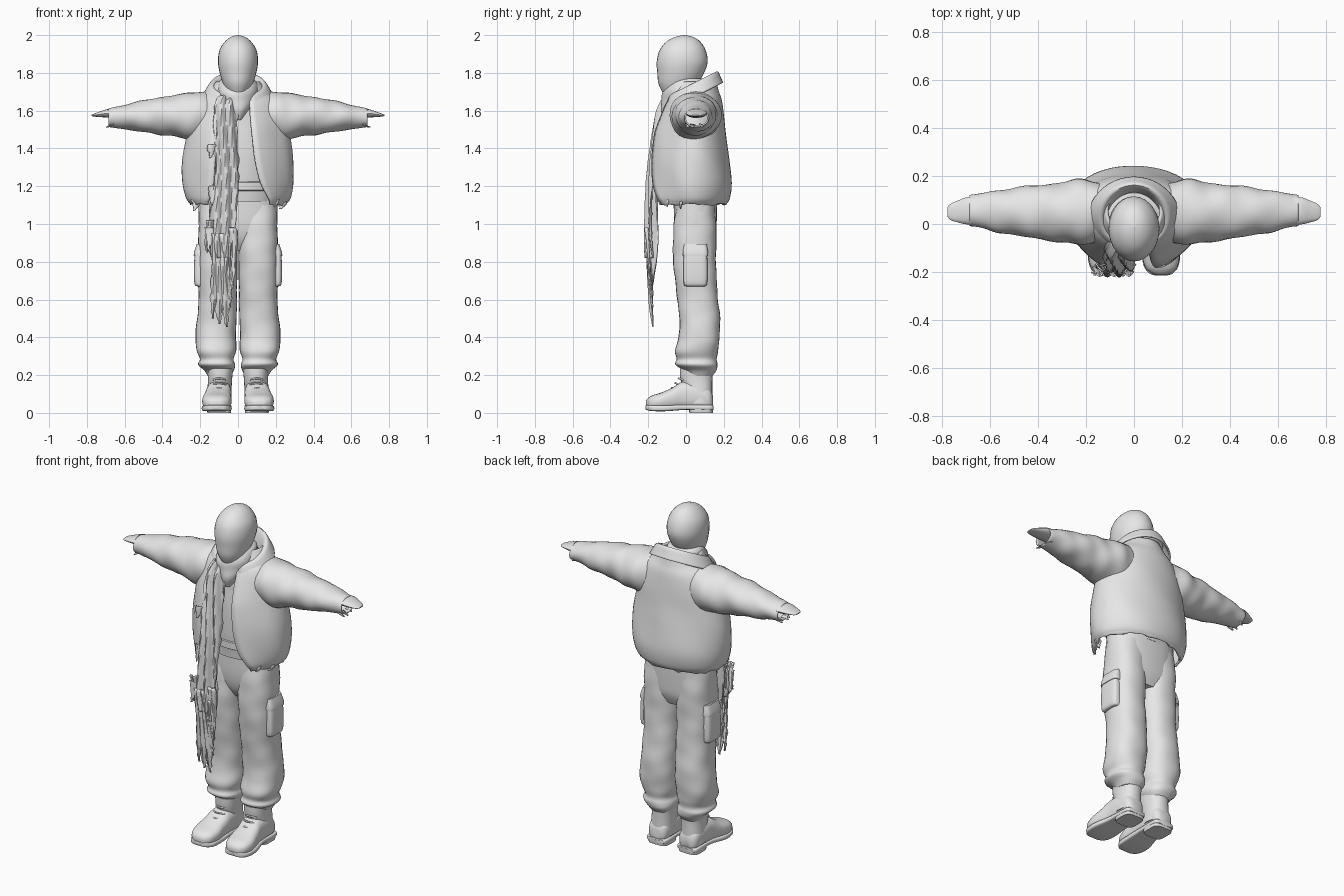
import bpy, bmesh, math, random
from mathutils import Vector

random.seed(4)
cloth = bpy.data.materials.new("grey_cloth")
cloth.diffuse_color = (0.8, 0.8, 0.8, 1)


def smooth_keys(keys, steps):
    """Catmull-Rom interpolation between key rows."""
    out = []
    for i in range(len(keys) - 1):
        p = [keys[max(0, min(len(keys) - 1, i + k))] for k in (-1, 0, 1, 2)]
        for j in range(steps):
            t = j / steps
            out.append([0.5 * (2 * b + (c - a) * t + (2 * a - 5 * b + 4 * c - d) * t * t
                               + (3 * b - a - 3 * c + d) * t ** 3) for a, b, c, d in zip(*p)])
    return out + [list(keys[-1])]


def grid(name, rows, closed=True, caps=(False, False), thick=0.0, angle=50):
    """Skin rows of points into one smooth object."""
    bm = bmesh.new()
    vs = [[bm.verts.new(p) for p in r] for r in rows]
    n = len(rows[0])
    for a, b in zip(vs, vs[1:]):
        for i in range(n if closed else n - 1):
            j = (i + 1) % n
            bm.faces.new((a[i], a[j], b[j], b[i]))
    if caps[0]:
        bm.faces.new(vs[0])
    if caps[1]:
        bm.faces.new(vs[-1])
    bmesh.ops.recalc_face_normals(bm, faces=bm.faces)
    me = bpy.data.meshes.new(name)
    bm.to_mesh(me)
    bm.free()
    ob = bpy.data.objects.new(name, me)
    bpy.context.collection.objects.link(ob)
    me.materials.append(cloth)
    bpy.ops.object.select_all(action='DESELECT')
    bpy.context.view_layer.objects.active = ob
    ob.select_set(True)
    bpy.ops.object.shade_smooth_by_angle(angle=math.radians(angle))
    if thick:
        m = ob.modifiers.new("thickness", 'SOLIDIFY')
        m.thickness = thick
        m.offset = 0
    return ob


def loft(name, keys, axis='Z', n=28, steps=4, power=2.0, wrinkle=0.0, side=1, caps=(True, True), thick=0.0):
    """Keys are (position on axis, centre a, centre b, radius a, radius b)."""
    rows = []
    for p, ca, cb, ra, rb in smooth_keys(keys, steps):
        row = []
        for i in range(n):
            t = math.tau * i / n
            c, s = math.cos(t), math.sin(t)
            w = 1 + wrinkle * (math.sin(3 * t + 31 * p) + 0.7 * math.sin(2 * t - 53 * p + 1))
            a = ca + max(ra, .001) * w * math.copysign(abs(c) ** (2 / power), c)
            b = cb + max(rb, .001) * w * math.copysign(abs(s) ** (2 / power), s)
            v = {'X': (p, a, b), 'Y': (a, p, b), 'Z': (a, b, p)}[axis]
            row.append((v[0] * side, v[1], v[2]))
        rows.append(row)
    return grid(name, rows, True, caps, thick)


def strip(name, keys, folds=2.0, depth=0.012, n=11):
    """Hanging folded cloth; keys are (x, y, z, half width)."""
    rows = []
    for x, y, z, w in smooth_keys(keys, 5):
        row = []
        for i in range(n):
            u = 2 * i / (n - 1) - 1
            fray = random.uniform(-.006, .006) if abs(u) == 1 else 0
            d = min(1, w / .04) * depth
            row.append((x + u * w + fray, y + d * math.sin(folds * math.pi * u + 9 * z)
                        + .025 * u * u * min(1, w / .06), z))
        rows.append(row)
    return grid(name, rows, False, thick=.006)


# Covered head
loft("head", [(1.68, 0, -.045, .05, .07), (1.74, 0, -.042, .078, .103), (1.80, 0, -.028, .097, .124),
              (1.86, 0, -.02, .106, .135), (1.92, 0, -.018, .098, .122), (1.965, 0, -.014, .07, .09),
              (1.99, 0, -.01, .038, .048), (2.0, 0, -.01, .004, .004)])
# Cloth wrapped round the neck
loft("neck_wrap", [(1.55, 0, -.095, .015, .02), (1.60, 0, -.07, .055, .06), (1.65, 0, -.035, .088, .095),
                   (1.70, 0, -.01, .108, .115), (1.75, 0, .01, .1, .1), (1.77, 0, .01, .08, .08)], wrinkle=.025)
# Shirt under the jacket
loft("shirt", [(1.12, 0, .04, .19, .125), (1.3, 0, .035, .2, .135), (1.5, 0, .04, .2, .13),
               (1.62, 0, .045, .18, .12), (1.70, 0, .045, .11, .09)], wrinkle=.012)

# Open jacket body: z, centre y, radius x, radius y, left and right opening edge
rows = []
jacket = [(1.11, .035, .25, .175, -.16, .17), (1.14, .038, .272, .19, -.15, .16), (1.22, .04, .288, .198, -.13, .12),
          (1.34, .035, .288, .188, -.12, .09), (1.46, .035, .27, .172, -.115, .075), (1.56, .04, .25, .158, -.11, .065),
          (1.65, .045, .212, .14, -.10, .06), (1.70, .05, .155, .118, -.08, .05), (1.75, .05, .11, .105, -.06, .04)]
for k, (z, cy, rx, ry, xl, xr) in enumerate(smooth_keys(jacket, 4)):
    a0, a1 = math.asin(xr / rx), math.tau + math.asin(xl / rx)
    row = []
    for i in range(45):
        f = i / 44
        a = a0 + (a1 - a0) * f
        flap = .035 * max(0, 1 - min(f, 1 - f) / .1) * min(1, max(0, (1.68 - z) / .2))
        w = 1 + .008 * math.sin(5 * a + 17 * z)
        drop = random.uniform(-.012, .004) if k == 0 else 0
        row.append((rx * w * math.sin(a), cy - ry * w * math.cos(a) - flap, z + drop))
    rows.append(row)
grid("jacket", rows, False, thick=.012)

# Folded collar: radius x, radius y, height above the sloping neckline
rows = []
for rx, ry, dz in smooth_keys([(.11, .10, -.07), (.118, .108, -.03), (.128, .122, .0), (.145, .132, .004),
                               (.168, .145, -.03), (.188, .158, -.065)], 3):
    row = []
    for i in range(37):
        a = .42 + (math.tau - .84) * i / 36
        y = .035 - ry * math.cos(a)
        row.append((rx * math.sin(a) * (1 + .06 * math.cos(a)), y, 1.715 + .5 * y + dz))
    rows.append(row)
grid("collar", rows, False, thick=.01)

# Sleeves, hands and torn cuffs
for s, tag in ((1, "left"), (-1, "right")):
    loft(tag + "_sleeve", [(.14, .05, 1.575, .12, .12), (.22, .05, 1.572, .132, .125), (.30, .048, 1.57, .122, .112),
                           (.36, .05, 1.573, .112, .102), (.42, .05, 1.572, .106, .094), (.50, .052, 1.57, .094, .08),
                           (.56, .053, 1.568, .085, .07), (.62, .055, 1.566, .072, .056), (.685, .055, 1.562, .06, .046)],
         'X', steps=5, wrinkle=.025, side=s, caps=(False, False), thick=.008)
    loft(tag + "_hand", [(.62, .055, 1.585, .055, .024), (.69, .055, 1.586, .057, .022), (.735, .052, 1.58, .045, .014),
                         (.765, .05, 1.576, .033, .007), (.776, .05, 1.575, .02, .003)], 'X', n=16, side=s)
    for y in (0.01, 0.035, 0.085):
        tip = random.uniform(.69, .705)
        grid(tag + "_cuff_tatter", [[(s * .66, y - .015, 1.53), (s * .66, y + .015, 1.525)],
                                    [(s * tip, y - .004, 1.512), (s * tip, y + .002, 1.512)]], False, thick=.005)

# Trousers
loft("hips", [(.86, 0, .06, .16, .07), (.92, 0, .055, .195, .10), (1.0, 0, .05, .208, .112),
              (1.1, 0, .05, .208, .115), (1.2, 0, .05, .2, .115)], power=2.4)
loft("belt", [(1.175, 0, .04, .196, .134), (1.18, 0, .04, .206, .142), (1.22, 0, .04, .206, .142),
              (1.225, 0, .04, .196, .134)], steps=1)
for s, tag in ((1, "left"), (-1, "right")):
    loft(tag + "_trouser_leg", [(.195, .1, .075, .06, .065), (.225, .1, .075, .078, .088), (.255, .112, .055, .098, .112),
                                (.285, .112, .055, .09, .105), (.33, .115, .055, .104, .115), (.40, .118, .07, .108, .108),
                                (.50, .112, .072, .104, .108), (.62, .107, .06, .102, .108), (.75, .108, .048, .104, .112),
                                (.88, .106, .045, .105, .115), (1.0, .105, .048, .104, .112), (1.1, .104, .05, .1, .1)],
         power=2.35, wrinkle=.014, side=s)
    loft(tag + "_cargo_pocket", [(.67, .185, .05, .03, .05), (.685, .197, .05, .034, .062), (.78, .198, .05, .035, .064),
                                 (.86, .194, .05, .032, .06), (.885, .185, .05, .025, .055)], power=4, side=s)
    loft(tag + "_pocket_flap", [(.83, .196, .05, .038, .067), (.85, .196, .05, .037, .067), (.895, .188, .05, .03, .06)],
         power=4, steps=2, side=s)

    # Boots with shaft, foot, sole and heel
    loft(tag + "_boot_shaft", [(.05, .1, .07, .066, .07), (.12, .098, .065, .064, .074), (.18, .095, .055, .064, .085),
                               (.235, .094, .055, .068, .088)], side=s, power=2.3)
    loft(tag + "_boot_foot", [(.142, .1, .06, .035, .035), (.12, .1, .075, .058, .06), (.05, .1, .09, .066, .075),
                              (-.02, .102, .09, .068, .075), (-.07, .108, .075, .072, .06), (-.13, .112, .062, .078, .046),
                              (-.18, .113, .055, .066, .037), (-.205, .113, .048, .04, .026), (-.212, .113, .045, .02, .015)],
         'Y', power=2.6, side=s)
    loft(tag + "_boot_sole", [(.145, .1, .028, .05, .012), (.12, .1, .028, .066, .014), (0, .102, .03, .066, .014),
                              (-.1, .112, .025, .079, .016), (-.17, .113, .025, .074, .016), (-.205, .113, .028, .05, .014),
                              (-.214, .113, .03, .025, .01)], 'Y', power=5, side=s)
    loft(tag + "_boot_heel", [(0, .1, .08, .062, .062), (.03, .1, .08, .066, .066)], steps=1, power=4, side=s)
    # Laces across the instep
    for k in range(4):
        z = .125 + .025 * k
        y = -.075 + .018 * k
        loft(tag + "_lace", [(.062, y + .022, z, .004, .004), (.1, y, z + .008, .005, .005), (.135, y + .022, z, .004, .004)],
             'X', n=8, steps=3, side=s)

# Long ragged scarf
strip("scarf", [(-.05, -.10, 1.68, .05), (-.065, -.145, 1.6, .062), (-.062, -.175, 1.42, .06), (-.06, -.195, 1.25, .062),
                (-.075, -.205, 1.05, .068), (-.085, -.21, .9, .07), (-.085, -.205, .82, .05)], 2.5, .014, 17)
strip("scarf_under_layer", [(-.07, -.13, 1.55, .05), (-.075, -.165, 1.3, .055), (-.09, -.18, 1.0, .06),
                            (-.085, -.185, .8, .045), (-.08, -.18, .68, .008)], 2)
# x, top z, tip z, tip x, half width
for x, top, tip, tx, w in ((-.095, .95, .47, -.10, .028), (-.07, .95, .455, -.06, .026), (-.12, .95, .5, -.135, .02),
                           (-.15, 1.02, .85, -.162, .02), (-.03, .98, .62, -.045, .022), (-.055, .9, .56, -.04, .018)):
    strip("scarf_tail", [(x, -.215, top, w), (x, -.2, top * .6 + tip * .4, w), ((x + tx) / 2, -.19, top * .25 + tip * .75, w * .8),
                         (tx, -.175, tip, .002)], 1.5, .01, 7)
# Frayed shreds at the scarf edge and jacket hem
for x, y, z, w, h in ((-.14, -.175, 1.42, .02, .07), (-.13, -.19, 1.2, .025, .1), (-.15, -.21, .98, .025, .12),
                      (-.225, -.06, 1.13, .02, .06), (.235, -.03, 1.13, .02, .05), (.2, -.1, 1.13, .015, .04)):
    strip("frayed_shred", [(x, y, z, w), (x, y, z - h * .5, w * .8), (x - .01, y, z - h, .002)], 1, .006, 5)
